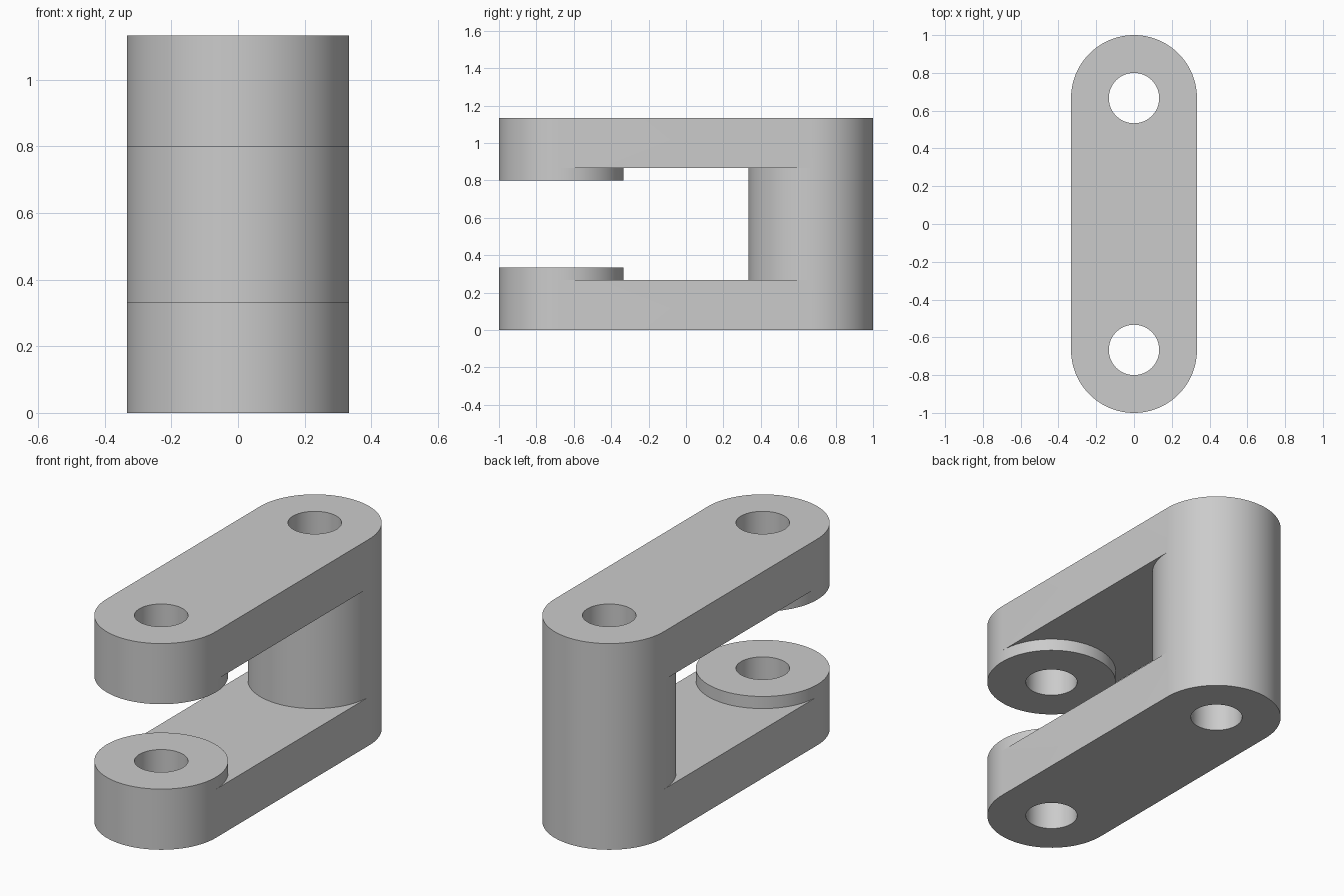
import bpy
import bmesh
from math import cos, sin, pi

cube = bpy.data.objects.get("Cube")
if cube:
    bpy.data.objects.remove(cube)

SEGMENTS = 96
HALF = SEGMENTS // 2
R_OUT, R_HOLE = 1 / 3, 2 / 15      # rounded ends and pin holes
REACH = 2 / 3                      # distance of each hole from the centre
MID = 17 / 30                      # half the height, where the halves meet
PLATE, PAD = 4 / 15, 1 / 3         # top of the lower plate and of its pad

grey = bpy.data.materials.new("plain grey")
grey.use_nodes = True
colour = (0.6, 0.6, 0.6, 1)
grey.diffuse_color = colour
grey.node_tree.nodes["Principled BSDF"].inputs["Base Color"].default_value = colour

bm = bmesh.new()


def ring(y, radius, z):
    return [bm.verts.new((radius * cos(2 * pi * i / SEGMENTS),
                          y + radius * sin(2 * pi * i / SEGMENTS), z - MID))
            for i in range(SEGMENTS)]


def strip(a, b, start=0, count=SEGMENTS):
    """Join two rings with quads, all round or over part of the circle."""
    for i in range(start, start + count):
        j, k = i % SEGMENTS, (i + 1) % SEGMENTS
        bm.faces.new((a[j], a[k], b[k], b[j]))


def web(front, rear):
    """Flat face of the plate between the two round ends."""
    bm.faces.new(front[:HALF + 1] + [rear[i % SEGMENTS]
                 for i in range(HALF, SEGMENTS + 1)])


# Outer rings of both ends at the base and the plate top
front_base, front_plate, front_pad = (ring(-REACH, R_OUT, z) for z in (0, PLATE, PAD))
rear_base, rear_plate, rear_mid = (ring(REACH, R_OUT, z) for z in (0, PLATE, MID))

# Plate: rounded ends, straight sides, underside and inner face
strip(front_base, front_plate, HALF, HALF)
strip(rear_base, rear_plate, 0, HALF)
for i in (0, HALF):
    bm.faces.new((front_base[i], rear_base[i], rear_plate[i], front_plate[i]))
web(front_base, rear_base)
web(front_plate, rear_plate)

# Raised pad and bored hole at the front
strip(front_plate, front_pad)
hole_base, hole_pad = ring(-REACH, R_HOLE, 0), ring(-REACH, R_HOLE, PAD)
strip(front_base, hole_base)
strip(front_pad, hole_pad)
strip(hole_base, hole_pad)

# Post and its through hole at the rear, open at mid height for mirroring
strip(rear_plate, rear_mid)
bore_base, bore_mid = ring(REACH, R_HOLE, 0), ring(REACH, R_HOLE, MID)
strip(rear_base, bore_base)
strip(bore_base, bore_mid)

bmesh.ops.recalc_face_normals(bm, faces=bm.faces)
# The underside must face down
bm.faces.ensure_lookup_table()
lowest = min(bm.faces, key=lambda f: f.calc_center_median().z)
if lowest.normal.z > 0:
    bmesh.ops.reverse_faces(bm, faces=bm.faces)

mesh = bpy.data.meshes.new("link_bracket")
bm.to_mesh(mesh)
bm.free()
mesh.materials.append(grey)
body = bpy.data.objects.new("link_bracket", mesh)
body.location.z = MID
bpy.context.collection.objects.link(body)

bpy.ops.object.select_all(action='DESELECT')
body.select_set(True)
bpy.context.view_layer.objects.active = body

# Upper arm mirrors the lower one
mirror = body.modifiers.new("upper_arm", 'MIRROR')
mirror.use_axis = (False, False, True)
mirror.use_clip = True
bpy.ops.object.modifier_apply(modifier=mirror.name)
bpy.ops.object.shade_smooth_by_angle(angle=pi / 6)
